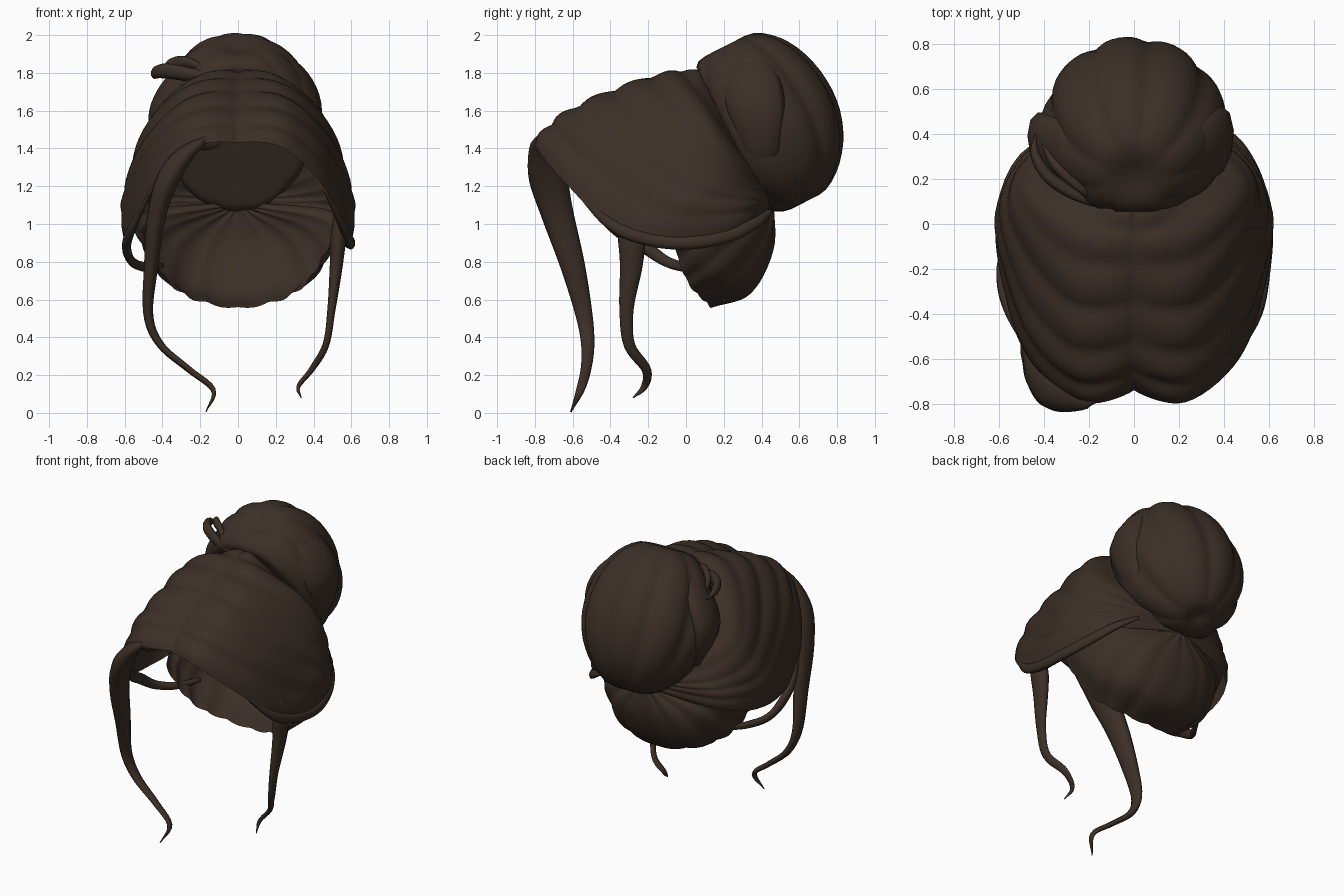
import bpy, bmesh, math
from mathutils import Vector, Matrix

if "Cube" in bpy.data.objects:
    bpy.data.objects.remove(bpy.data.objects["Cube"])

hair = bpy.data.materials.new("dark_brown_hair")
hair.diffuse_color = (0.045, 0.029, 0.02, 1)
hair.use_nodes = True
hair.node_tree.nodes["Principled BSDF"].inputs["Base Color"].default_value = hair.diffuse_color


def spline(pts, t):
    """Catmull-Rom through points of any dimension, t in 0..1."""
    n = len(pts) - 1
    i = min(int(t * n), n - 1)
    f = t * n - i
    p1, p2 = pts[i], pts[i + 1]
    p0 = pts[i - 1] if i else [2 * a - b for a, b in zip(p1, p2)]
    p3 = pts[i + 2] if i + 2 <= n else [2 * b - a for a, b in zip(p1, p2)]
    return [0.5 * (2 * b + (c - a) * f + (2 * a - 5 * b + 4 * c - d) * f * f
                   + (3 * b - a - 3 * c + d) * f ** 3)
            for a, b, c, d in zip(p0, p1, p2, p3)]


def grid_object(name, rows, closed=False, caps=False):
    """Skin a grid of points; closed wraps each row into a ring."""
    bm = bmesh.new()
    vs = [[bm.verts.new(p) for p in row] for row in rows]
    m = len(vs[0])
    for r0, r1 in zip(vs, vs[1:]):
        for j in range(m if closed else m - 1):
            k = (j + 1) % m
            bm.faces.new((r0[j], r0[k], r1[k], r1[j]))
    if caps:
        bm.faces.new(vs[0])
        bm.faces.new(vs[-1])
    bmesh.ops.remove_doubles(bm, verts=bm.verts, dist=0.0003)
    if closed:
        bmesh.ops.recalc_face_normals(bm, faces=bm.faces)
    me = bpy.data.meshes.new(name)
    bm.to_mesh(me)
    bm.free()
    me.materials.append(hair)
    me.shade_smooth()
    ob = bpy.data.objects.new(name, me)
    bpy.context.collection.objects.link(ob)
    return ob


def combed_patch(name, guides, ns, nt, lobes, amp, fade, centre, part=0):
    """Loft half a sheet of hair across guide strands, with combed ridges, and mirror it."""
    rows = []
    for i in range(ns + 1):
        s, row = i / ns, []
        for j in range(nt + 1):
            t = (j / nt) ** 1.2
            p = Vector(spline([spline(g, t) for g in guides], s))
            p.x = max(p.x, 0)
            out = (p - Vector(centre)).normalized()
            p += out * amp * abs(math.sin(lobes * math.pi * s)) * fade(t)
            p += out * part * (1 - math.exp(-t / .03)) * max(0, 1 - 2.5 * t)
            if p.x < 1e-4:
                p.x = 0
            row.append(p)
        rows.append(row)
    ob = grid_object(name, rows)
    mir = ob.modifiers.new("mirror", 'MIRROR')
    mir.merge_threshold = 0.002
    return ob


def lock(name, path, flat=0.6, centre=None, steps=30, sides=10):
    """Tapered flattened lock of hair; path points are x, y, z, half width."""
    rows = []
    for i in range(steps + 1):
        t = i / steps
        x, y, z, r = spline(path, t)
        p = Vector((x, y, z))
        tan = (Vector(spline(path, min(t + .01, 1))[:3])
               - Vector(spline(path, max(t - .01, 0))[:3])).normalized()
        ref = p - Vector(centre) if centre else Vector((1, 0, 0))
        a = tan.cross(ref).normalized()
        b = a.cross(tan)
        r = max(r, 0.004)
        rows.append([p + a * r * math.cos(q) + b * r * flat * math.sin(q)
                     for q in (2 * math.pi * k / sides for k in range(sides))])
    return grid_object(name, rows, closed=True, caps=True)


# Crown: strands sweep from the centre parting, down the side and back under the bun
crown = [
    [(0, -.74, 1.43), (.23, -.78, 1.40), (.45, -.62, 1.20), (.56, -.38, .98),
     (.60, -.02, .92), (.48, .32, .99), (0, .47, 1.08)],
    [(0, -.60, 1.57), (.25, -.63, 1.54), (.46, -.45, 1.38), (.58, -.15, 1.17),
     (.605, .08, 1.10), (.45, .35, 1.10), (0, .47, 1.11)],
    [(0, -.35, 1.70), (.25, -.36, 1.66), (.45, -.18, 1.50), (.56, .03, 1.32),
     (.53, .23, 1.22), (.34, .39, 1.16), (0, .47, 1.13)],
    [(0, -.10, 1.79), (.22, -.06, 1.74), (.40, .08, 1.60), (.46, .20, 1.44),
     (.38, .31, 1.32), (.20, .40, 1.22), (0, .46, 1.15)],
    [(0, .08, 1.80), (.02, .14, 1.74), (.02, .20, 1.62), (.02, .27, 1.48),
     (.02, .34, 1.36), (.01, .40, 1.26), (0, .45, 1.18)],
]
combed_patch("crown_hair", crown, 44, 36, 6, .03,
             lambda t: min(1, .2 + 8 * t) * max(.25, 1 - 1.5 * t), (0, 0, 1.1), .025)

# Nape: strands gathered upward from the neck to the bun root
nape = [
    [(0, .14, .56), (0, .34, .63), (0, .46, .86), (0, .46, 1.10)],
    [(.20, .10, .60), (.24, .32, .68), (.19, .44, .89), (0, .46, 1.10)],
    [(.33, .03, .67), (.42, .19, .77), (.33, .37, .95), (0, .46, 1.10)],
    [(.42, -.03, .79), (.50, .10, .90), (.42, .30, 1.02), (0, .46, 1.10)],
    [(.50, -.07, .95), (.55, .08, 1.00), (.46, .30, 1.08), (0, .46, 1.12)],
]
combed_patch("nape_hair", nape, 36, 20, 5, .016,
             lambda t: 1 - .6 * t, (0, .1, 1.0))

# Bun: tilted ball of ridged segments meeting at both poles, flattened against the head
BUN = (0, .42, 1.53)
base_point, base_normal = Vector((0, .11, 1.72)), Vector((0, .894, .447))
tilt = Matrix.Rotation(math.radians(27), 3, 'X')
rows = []
for i in range(27):
    th = math.pi * i / 26
    ring = []
    for k in range(72):
        ph = 2 * math.pi * k / 72 + .35 * math.cos(th)
        ridge = 1 - .08 * (1 - abs(math.sin(4.5 * ph))) ** 1.5
        power = .85 if th < math.pi / 2 else 1.1
        rad = math.sin(th) ** power * ridge if 0 < i < 26 else 0
        dent = 1 - .1 * math.exp(-(math.sin(th) / .2) ** 2)
        p = Vector(BUN) + tilt @ Vector((.42 * rad * math.cos(ph),
                  .40 * rad * math.sin(ph), .49 * math.cos(th) * dent))
        depth = (p - base_point).dot(base_normal)
        if depth < 0:
            p -= base_normal * depth
        ring.append(p)
    rows.append(ring)
grid_object("bun", rows, closed=True)

# Broad locks wrapped over the bun
lock("bun_wrap_right", [(-.06, .08, 1.76, .05), (.10, .19, 1.85, .12), (.27, .31, 1.79, .16),
                        (.37, .37, 1.62, .16), (.36, .40, 1.40, .10), (.28, .43, 1.25, .03)],
     .45, BUN)
lock("bun_wrap_left", [(-.02, .10, 1.77, .05), (-.16, .22, 1.83, .12), (-.32, .32, 1.73, .15),
                       (-.41, .36, 1.54, .14), (-.36, .40, 1.30, .04)], .45, BUN)
lock("bun_wrap_top", [(-.02, .12, 1.80, .03), (-.05, .28, 1.93, .08), (-.04, .45, 1.95, .11),
                      (-.02, .64, 1.80, .12), (0, .76, 1.55, .05)], .35, BUN)

# Loose ends tucked beside the bun
lock("loose_end_long", [(-.10, .09, 1.76, .03), (-.25, .13, 1.79, .04), (-.38, .21, 1.81, .04),
                        (-.44, .31, 1.80, .03), (-.44, .40, 1.77, .004)], .7)
lock("loose_end_short", [(-.12, .09, 1.77, .02), (-.25, .17, 1.85, .03), (-.35, .26, 1.85, .03),
                         (-.41, .36, 1.80, .004)], .7)

# Long face-framing tendril on the left
lock("tendril_left", [(-.10, -.755, 1.43, .02), (-.23, -.77, 1.41, .06), (-.36, -.735, 1.26, .10),
                      (-.43, -.68, 1.05, .085), (-.46, -.60, .78, .065), (-.475, -.54, .52, .045),
                      (-.41, -.52, .36, .035), (-.26, -.53, .23, .028),
                      (-.13, -.56, .12, .022), (-.17, -.61, .005, .003)], .6, steps=44)

# Shorter tendril on the right
lock("tendril_right", [(.54, -.32, 1.08, .05), (.53, -.29, .92, .07), (.52, -.29, .78, .06),
                       (.495, -.315, .55, .038), (.465, -.30, .36, .03), (.39, -.21, .23, .025),
                       (.32, -.22, .14, .018), (.335, -.28, .08, .003)], .6, steps=40)

# Strands sweeping under the ears to the back
lock("side_strand_right", [(.45, -.60, 1.20, .01), (.55, -.40, 1.0, .03), (.585, -.20, .92, .035),
                           (.595, .0, .90, .035), (.55, .20, .93, .035),
                           (.46, .36, 1.0, .03), (.34, .45, 1.07, .015)], .7)
lock("side_strand_left", [(-.45, -.60, 1.20, .01), (-.56, -.38, .98, .03), (-.59, -.22, .88, .035),
                          (-.56, -.10, .80, .028), (-.48, .02, .77, .025),
                          (-.40, .16, .78, .015)], .7)
